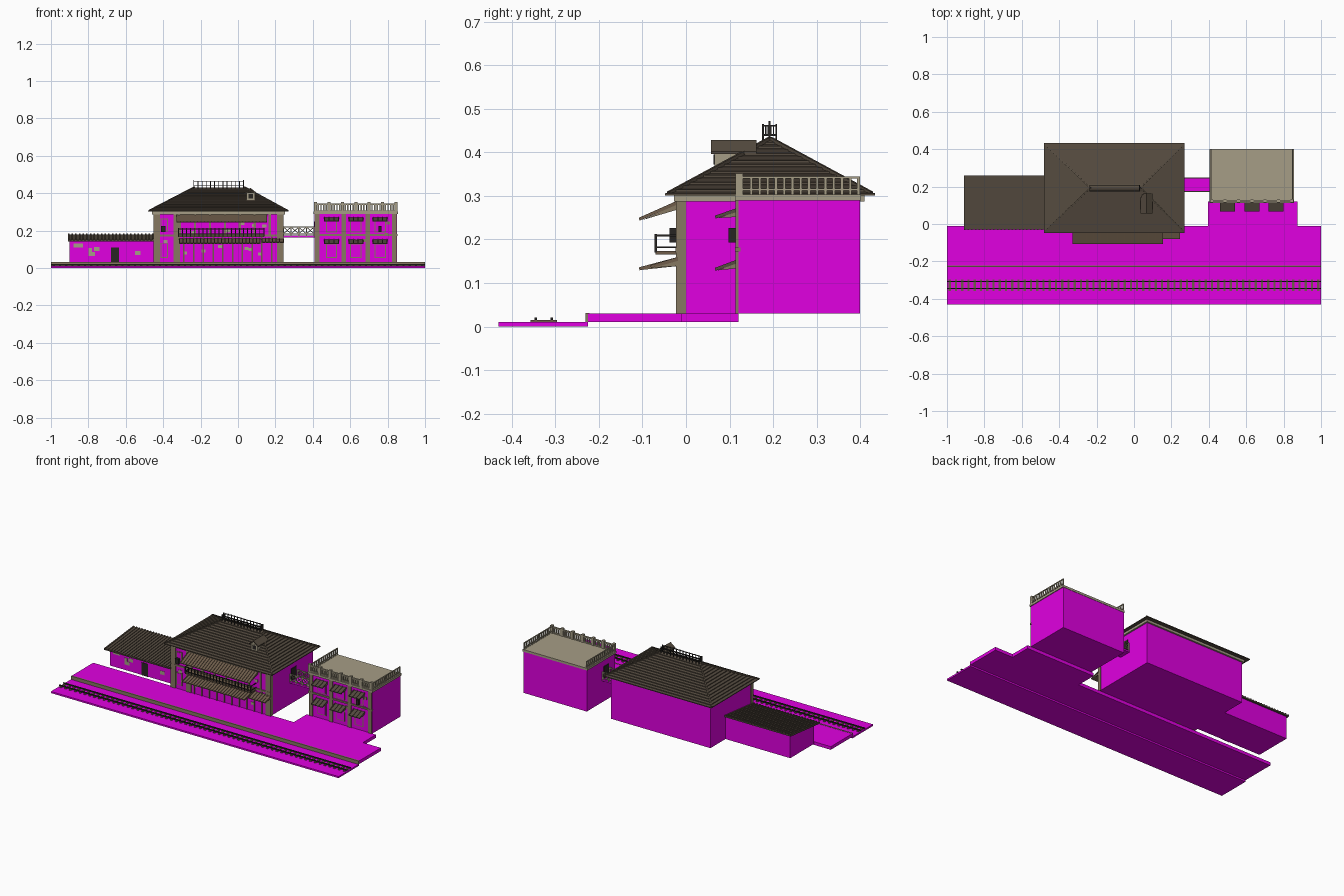
import bpy, bmesh, math, random
from mathutils import Vector, Matrix

if "Cube" in bpy.data.objects:
    bpy.data.objects.remove(bpy.data.objects["Cube"])

random.seed(4)


def material(name, r, g, b):
    m = bpy.data.materials.new(name)
    m.diffuse_color = (r, g, b, 1)
    m.use_nodes = True
    m.node_tree.nodes["Principled BSDF"].inputs["Base Color"].default_value = m.diffuse_color
    return m


WALL = material("wall_magenta", 0.75, 0.0, 0.75)
TILE = material("roof_brown", 0.09, 0.07, 0.05)
WOOD = material("wood_brown", 0.16, 0.11, 0.07)
TRIM = material("trim_taupe", 0.24, 0.19, 0.12)
STONE = material("stone_beige", 0.38, 0.34, 0.24)
DARK = material("dark_iron", 0.02, 0.018, 0.016)


def finish(name, bm, mat):
    bmesh.ops.recalc_face_normals(bm, faces=bm.faces)
    me = bpy.data.meshes.new(name)
    bm.to_mesh(me)
    bm.free()
    me.materials.append(mat)
    ob = bpy.data.objects.new(name, me)
    bpy.context.collection.objects.link(ob)
    return ob


def boxes(name, mat, items):
    bm = bmesh.new()
    for x0, x1, y0, y1, z0, z1 in items:
        m = Matrix.Translation(((x0 + x1) / 2, (y0 + y1) / 2, (z0 + z1) / 2))
        bmesh.ops.create_cube(bm, size=1, matrix=m @ Matrix.Diagonal((x1 - x0, y1 - y0, z1 - z0, 1)))
    return finish(name, bm, mat)


def beams(name, mat, pairs, w):
    bm = bmesh.new()
    for p, q in pairs:
        p, q = Vector(p), Vector(q)
        d = q - p
        m = Matrix.Translation((p + q) / 2) @ d.to_track_quat('Z', 'Y').to_matrix().to_4x4()
        bmesh.ops.create_cube(bm, size=1, matrix=m @ Matrix.Diagonal((w, w, d.length, 1)))
    return finish(name, bm, mat)


def prisms(name, mat, items, axis='x'):
    # each item: profile points (a, z) swept from c0 to c1 along the axis
    bm = bmesh.new()
    for pts, c0, c1 in items:
        ends = [[bm.verts.new((c, a, z) if axis == 'x' else (a, c, z)) for a, z in pts] for c in (c0, c1)]
        bm.faces.new(ends[0])
        bm.faces.new(ends[1])
        for i in range(len(pts)):
            j = (i + 1) % len(pts)
            bm.faces.new((ends[0][i], ends[0][j], ends[1][j], ends[1][i]))
    return finish(name, bm, mat)


def spread(a, b, n):
    return [a + (b - a) * i / (n - 1) for i in range(n)]


# Ground, platform and track
boxes("track_bed", WALL, [(-1, 1, -.43, -.225, 0, .01)])
boxes("platform", WALL, [(-1, 1, -.225, -.01, .01, .03), (.395, .875, -.01, .12, .01, .03)])
boxes("platform_edge", TRIM, [(-1, 1, -.231, -.222, .01, .0315)])
boxes("sleepers", WOOD, [(x - .006, x + .006, -.357, -.296, .01, .0145) for x in spread(-.985, .985, 60)])
boxes("rails", DARK, [(-1, 1, y - .003, y + .003, .0145, .021) for y in (-.345, -.308)])

# Main station walls with pilasters and bands
boxes("main_walls", WALL, [(-.45, .24, -.018, .40, .03, .29)])
boxes("main_corner_pilasters", TRIM, [(x, x + .035, -.023, .0, .03, .29) for x in (-.453, -.345, .208)])
boxes("main_bands", TRIM, [(-.453, .243, -.024, -.01, .17, .18)])
boxes("main_cornice", STONE, [(-.46, .25, -.027, .41, .287, .303)])
boxes("main_posts", WOOD, [(x - .004, x + .004, -.023, -.015, .03, .17) for x in spread(-.29, .18, 10)])
boxes("main_upper_posts", TRIM, [(x - .006, x + .006, -.023, -.015, .18, .287) for x in spread(-.31, .17, 7)])

# Stepped hip roof in tile courses
bm = bmesh.new()
COURSES, RIDGE_Y = 15, .193
rings = []


def ring(t, z):
    x0, x1 = -.48 + .247 * t, .27 - .235 * t
    h = .237 * (1 - t) + .004
    return [bm.verts.new((x, y, z)) for x, y in
            ((x0, RIDGE_Y - h), (x1, RIDGE_Y - h), (x1, RIDGE_Y + h), (x0, RIDGE_Y + h))]


for i in range(COURSES):
    t = i / COURSES
    z = .301 + .125 * t
    rings += [ring(t, z), ring(t, z + .005)]
rings.append(ring(1, .43))
for a, b in zip(rings, rings[1:]):
    for k in range(4):
        bm.faces.new((a[k], a[(k + 1) % 4], b[(k + 1) % 4], b[k]))
bm.faces.new(rings[0])
bm.faces.new(rings[-1])
finish("main_roof", bm, TILE)
beams("roof_hip_caps", TILE, [((ex, ey, .306), (rx, RIDGE_Y, .432)) for ex, rx in ((-.476, -.233), (.266, .035))
                              for ey in (-.04, .426)], .008)

# Ridge railing
ry = (.177, .207)
rail = [(-.236, .03, y - .002, y + .002, z, z + .004) for y in ry for z in (.438, .459)]
rail += [(x - .002, x + .002, ry[0], ry[1], z, z + .004) for x in (-.236, .03) for z in (.438, .459)]
rail += [(x - .002, x + .002, y - .002, y + .002, .425, .465) for y in ry for x in spread(-.236, .03, 13)]
rail += [(x - .0015, x + .0015, y - .0015, y + .0015, .438, .462) for x in (-.236, .03) for y in spread(*ry, 6)]
rail += [(x - .002, x + .002, .190, .194, .43, .472) for x in (-.236, .03)]
boxes("ridge_railing", DARK, rail)

# Roof dormer
boxes("dormer_body", STONE, [(.045, .09, .065, .155, .35, .403)])
boxes("dormer_louvre", DARK, [(.055, .08, .063, .066, .372, .395)])
prisms("dormer_roof", TILE, [([(.034, .396), (.034, .402), (.067, .428), (.1, .402), (.1, .396), (.067, .42)], .057, .162)], 'y')


# Awnings: sloped sheet with ribs and brackets
def awning(name, x0, x1, yw, zw, yo, zo, brackets, mat=WOOD):
    prisms(name, mat, [([(yw, zw), (yo, zo), (yo, zo - .004), (yw, zw - .006)], x0, x1)])
    n = max(4, round((x1 - x0) / .018))
    prisms(name + "_ribs", mat, [([(yw, zw + .003), (yo - .001, zo + .003), (yo - .001, zo - .001), (yw, zw)],
                                 x - .0025, x + .0025) for x in spread(x0 + .003, x1 - .003, n)])
    prisms(name + "_brackets", TRIM, [([(yw, zw - .005), (yo + .005, zo - .003), (yw, zw - .018)], x - .003, x + .003)
                                     for x in spread(x0 + .006, x1 - .006, brackets)])


awning("upper_awning", -.33, .155, -.018, .287, -.107, .247, 7)
awning("lower_awning", -.315, .12, -.018, .157, -.107, .133, 7)
awning("side_awning", .125, .245, -.018, .157, -.08, .138, 3)

# Balcony
boxes("balcony_floor", WOOD, [(-.32, .14, -.07, -.018, .165, .173)])
bal = [(-.32, .14, -.071, -.068, z, z + .004) for z in (.18, .207)]
bal += [(x - .002, x + .002, -.07, -.018, z, z + .004) for x in (-.318, .138) for z in (.18, .207)]
bal += [(x - .0025, x + .0025, -.072, -.067, .17, .213) for x in spread(-.318, .138, 22)]
boxes("balcony_railing", DARK, bal)


# Windows with frames on the two main fronts
def windows(name, centres, y, z0, z1, w):
    boxes(name + "_frames", TRIM, [(x - w / 2 - .005, x + w / 2 + .005, y - .003, y + .002, z0 - .005, z1 + .005)
                                   for x in centres])
    boxes(name + "_panes", WALL, [(x - w / 2, x + w / 2, y - .0045, y, z0, z1) for x in centres])


windows("main_upper_window", [-.395], -.018, .2, .26, .03)
windows("main_lower_window", [-.395], -.018, .06, .13, .03)
boxes("wall_lanterns", DARK, [(-.412, -.388, -.038, -.02, .193, .226), (.752, .768, .098, .118, .193, .226)])
boxes("exposed_brick", STONE, [(x, x + .022, -.0205, -.016, z, z + .016) for x, z in
                               [(random.uniform(-.44, .18), random.uniform(.05, .26)) for _ in range(14)]])

# Left annex with lean-to ribbed roof
prisms("annex_walls", WALL, [([(.015, .03), (.25, .03), (.25, .172), (.015, .144)], -.90, -.45)])
prisms("annex_roof", TILE, [([(-.03, .143), (.26, .172), (.26, .18), (-.03, .15)], -.91, -.45)])
prisms("annex_roof_ribs", TILE, [([(-.031, .146), (.26, .177), (.26, .184), (-.031, .154)], x - .004, x + .004)
                                 for x in spread(-.906, -.455, 24)])
boxes("annex_door", DARK, [(-.68, -.635, .012, .018, .03, .11)])
boxes("annex_patches", STONE, [(x, x + w, .013, .018, z, z + .022) for x, w, z in
                               [(-.88, .05, .11), (-.8, .035, .065), (-.77, .03, .09), (-.8, .02, .085), (-.55, .03, .07)]])

# Right building
boxes("side_walls", WALL, [(.41, .85, .12, .40, .03, .29)])
boxes("side_roof_deck", STONE, [(.405, .855, .113, .402, .289, .303)])
cols = (.425, .565, .695, .835)
boxes("side_pilasters", TRIM, [(x - .012, x + .012, .114, .125, .03, .29) for x in cols])
boxes("side_band", TRIM, [(.408, .852, .113, .125, .172, .182)])
xs = (.50, .63, .76)
windows("side_lower_windows", xs, .12, .06, .125, .05)
windows("side_upper_windows", xs, .12, .195, .25, .05)
for i, x in enumerate(xs):
    awning(f"side_awning_low_{i}", x - .04, x + .04, .12, .152, .068, .132, 2, TILE)
    awning(f"side_awning_high_{i}", x - .04, x + .04, .12, .27, .068, .252, 2, TILE)
boxes("side_exposed_brick", TRIM, [(x, x + .018, .1175, .122, z, z + .016) for x, z in
                                   [(random.uniform(.43, .82), random.uniform(.05, .26)) for _ in range(10)]])

# Rooftop balustrade on front and both sides
par = [(.408, .852, .118, .128, .337, .344), (.408, .852, .118, .128, .303, .309)]
par += [(x - .008, x + .008, .114, .131, .30, .352) for x in spread(.415, .845, 7)]
par += [(x - .0035, x + .0035, .12, .126, .305, .34) for x in spread(.415, .845, 31)]
boxes("front_balustrade", STONE, par)
par = []
for x in (.412, .848):
    par += [(x - .003, x + .003, .125, .40, z, z + .005) for z in (.312, .34)]
    par += [(x - .003, x + .003, y - .003, y + .003, .30, .343) for y in spread(.15, .396, 14)]
boxes("side_railings", STONE, par)

# Footbridge with crossed rails
boxes("footbridge_floor", WALL, [(.24, .41, .172, .248, .164, .174)])
br = [(.24, .41, y - .003, y + .003, z, z + .005) for y in (.174, .246) for z in (.18, .217)]
px = spread(.243, .407, 5)
br += [(x - .003, x + .003, y - .003, y + .003, .17, .222) for y in (.174, .246) for x in px]
boxes("footbridge_rails", STONE, br)
beams("footbridge_crosses", STONE, [((a, y, z), (b, y, .402 - z)) for y in (.174, .246)
                                    for a, b in zip(px, px[1:]) for z in (.183, .219)], .004)
boxes("footbridge_doors", DARK, [(.238, .243, .185, .235, .174, .25), (.407, .412, .185, .235, .174, .25)])
